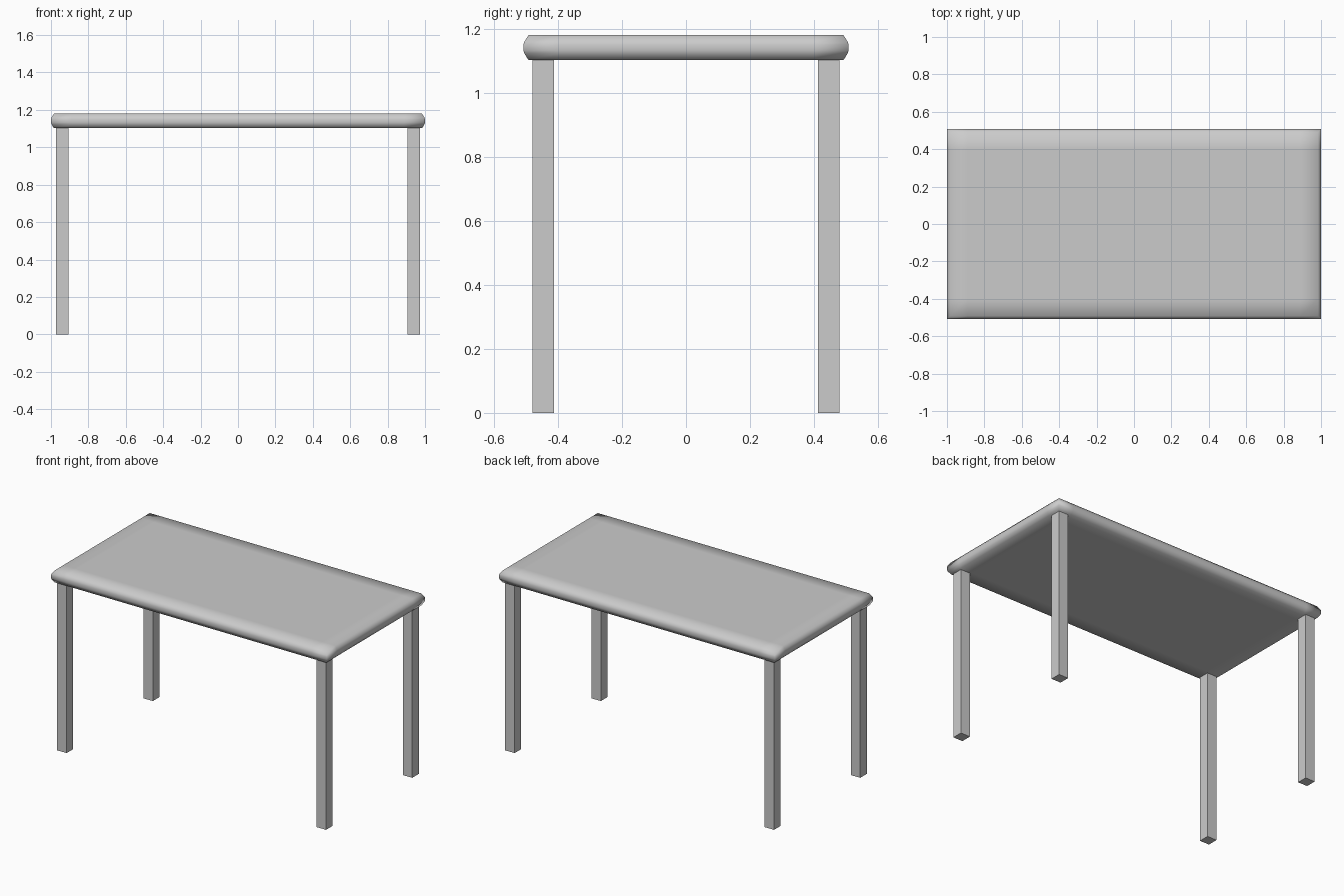
import bpy, bmesh
from mathutils import Matrix, Vector

if "Cube" in bpy.data.objects:
    bpy.data.objects.remove(bpy.data.objects["Cube"])


def add_object(name, bm, smooth=False):
    bmesh.ops.recalc_face_normals(bm, faces=bm.faces[:])
    for f in bm.faces:
        f.smooth = smooth
    mesh = bpy.data.meshes.new(name)
    bm.to_mesh(mesh)
    bm.free()
    obj = bpy.data.objects.new(name, mesh)
    bpy.context.collection.objects.link(obj)
    return obj


# Tabletop: rectangular slab with a soft edge profile (inset, height)
HX, HY = 1.0, 0.508
PROFILE = [(0.016, 1.102), (0.003, 1.123), (0.0, 1.132), (0.0, 1.15),
           (0.003, 1.159), (0.016, 1.18)]
bm = bmesh.new()
rings = []
for inset, z in PROFILE:
    x, y = HX - inset, HY - inset
    rings.append([bm.verts.new((sx * x, sy * y, z))
                  for sx, sy in ((-1, -1), (1, -1), (1, 1), (-1, 1))])
for lower, upper in zip(rings, rings[1:]):
    for i in range(4):
        j = (i + 1) % 4
        bm.faces.new((lower[i], lower[j], upper[j], upper[i]))
bm.faces.new(rings[0][::-1])
bm.faces.new(rings[-1])

# Support loops keep the smooth shading close to the rim
for axis, pos in (((1, 0, 0), 0.89), ((0, 1, 0), 0.4)):
    for s in (-1, 1):
        n = Vector(axis)
        bmesh.ops.bisect_plane(bm, geom=bm.verts[:] + bm.edges[:] + bm.faces[:],
                               plane_co=n * pos * s, plane_no=n)
add_object("tabletop", bm, smooth=True)

# Four square legs, set just into the underside
LEG_W, LEG_H = 0.068, 1.11
for side, sx in (("left", -1), ("right", 1)):
    for end, sy in (("front", -1), ("back", 1)):
        bm = bmesh.new()
        bmesh.ops.create_cube(
            bm, size=1.0,
            matrix=Matrix.Translation((sx * 0.94, sy * 0.446, LEG_H / 2))
            @ Matrix.Diagonal((LEG_W, LEG_W, LEG_H, 1)))
        add_object(f"{end}_{side}_leg", bm)
